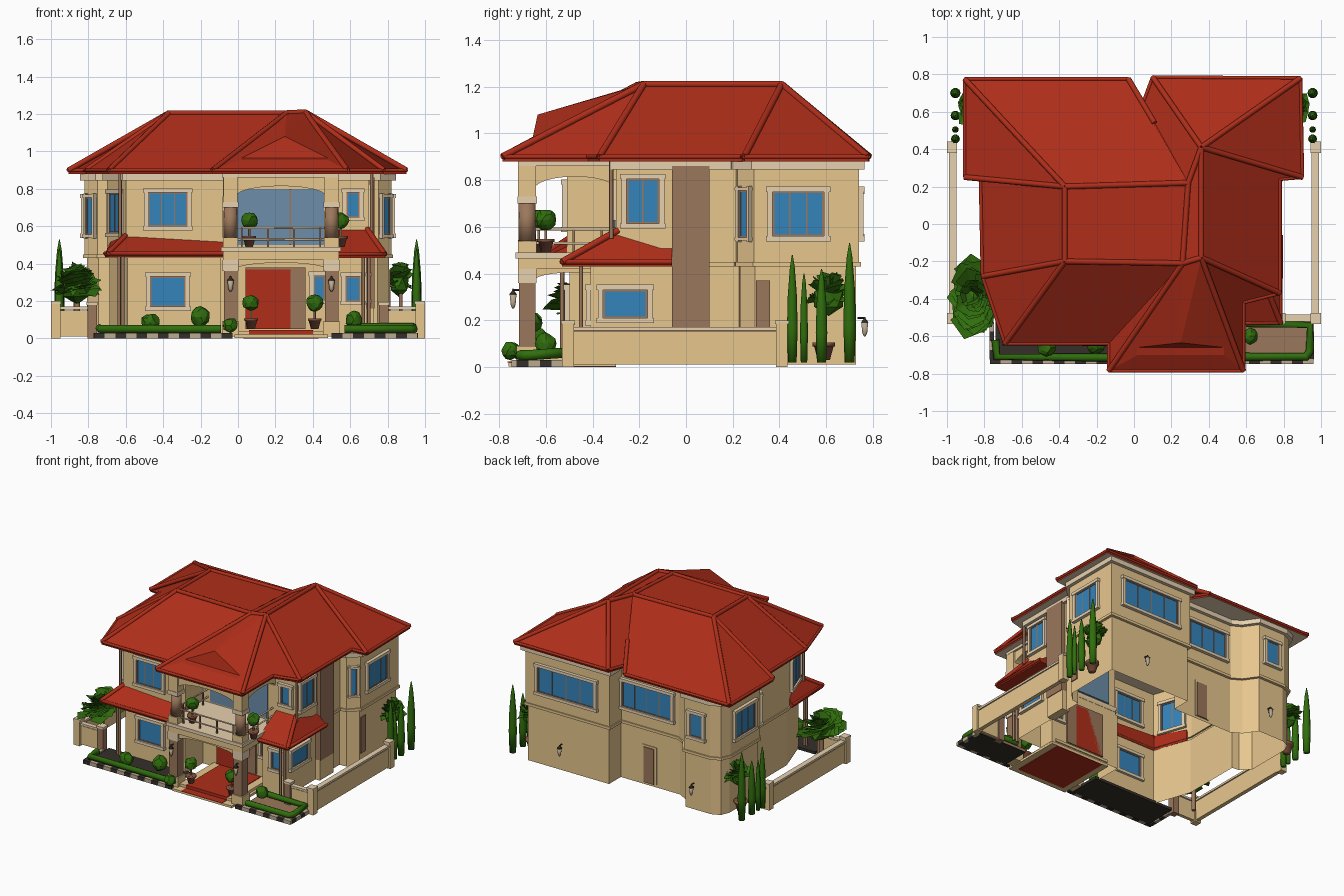
import bpy, bmesh, math, random
from mathutils import Vector, Matrix

if "Cube" in bpy.data.objects:
    bpy.data.objects.remove(bpy.data.objects["Cube"])
random.seed(4)

def material(name, r, g, b):
    m = bpy.data.materials.new(name)
    m.diffuse_color = (r, g, b, 1)
    m.use_nodes = True
    m.node_tree.nodes["Principled BSDF"].inputs["Base Color"].default_value = m.diffuse_color
    return m
RED = material("roof red", .43, .027, .010)
WALL = material("wall beige", .80, .57, .27)
TRIM = material("trim cream", .80, .64, .43)
BROWN = material("stone brown", .33, .185, .105)
GLASS = material("window blue", .035, .23, .50)
PALE = material("balcony glass", .15, .27, .40)
GREEN = material("leaf green", .03, .155, .004)
DARK = material("dark soil", .035, .028, .022)
POT = material("terracotta", .24, .09, .05)
GREY = material("warm grey", .50, .40, .28)

def finish(name, bm, mats, smooth=False):
    bmesh.ops.recalc_face_normals(bm, faces=bm.faces)
    me = bpy.data.meshes.new(name)
    bm.to_mesh(me); bm.free()
    for m in mats: me.materials.append(m)
    for p in me.polygons: p.use_smooth = smooth
    ob = bpy.data.objects.new(name, me)
    bpy.context.collection.objects.link(ob)
    return ob

def boxes(name, items, loc=(0, 0, 0), rot=0):
    """items: (centre, size, material), joined into one object"""
    bm = bmesh.new(); mats = []
    for c, s, m in items:
        if m not in mats: mats.append(m)
        n = len(bm.faces)
        bmesh.ops.create_cube(bm, size=1, matrix=Matrix.Translation(c) @ Matrix.Diagonal((*s, 1)))
        bm.faces.ensure_lookup_table()
        for f in bm.faces[n:]: f.material_index = mats.index(m)
    ob = finish(name, bm, mats)
    ob.location = loc; ob.rotation_euler[2] = math.radians(rot)
    return ob

def span(x0, x1, y0, y1, z0, z1, m):
    return ((x0+x1)/2, (y0+y1)/2, (z0+z1)/2), (x1-x0, y1-y0, z1-z0), m

def grow(pts, d):
    """offset a counter-clockwise outline outwards"""
    out = []
    for i, p in enumerate(pts):
        a, p, c = Vector(pts[i-1]), Vector(p), Vector(pts[(i+1) % len(pts)])
        u, v = (p-a).normalized(), (c-p).normalized()
        n, m = Vector((u.y, -u.x)), Vector((v.y, -v.x))
        out.append(tuple(p + (n+m)*d/(1+n.dot(m))))
    return out

def ring(name, pts, d, z0, z1, mat):
    """open band along an outline; d > 0 gives a solid moulding of that depth, 0 a plain wall"""
    bm = bmesh.new(); n = len(pts)
    prof = [(pts, z0), (pts, z1)] if d == 0 else [(pts, z0), (grow(pts, d), z0), (grow(pts, d), z1), (pts, z1)]
    R = [[bm.verts.new((x, y, z)) for x, y in o] for o, z in prof]
    for a, b in zip(R, R[1:]):
        for k in range(n): bm.faces.new((a[k], a[(k+1) % n], b[(k+1) % n], b[k]))
    return finish(name, bm, [mat])

def tube(name, pts, r, mat, res=2):
    cu = bpy.data.curves.new(name, 'CURVE')
    cu.dimensions = '3D'; cu.bevel_depth = r; cu.bevel_resolution = res; cu.use_fill_caps = True
    sp = cu.splines.new('POLY'); sp.points.add(len(pts)-1)
    for q, p in zip(sp.points, pts): q.co = (*p, 1)
    cu.materials.append(mat)
    ob = bpy.data.objects.new(name, cu)
    bpy.context.collection.objects.link(ob)

def lathe(name, loc, prof, mat, n=12):
    """prof: (radius, height) pairs"""
    bm = bmesh.new()
    rings = [[bm.verts.new((r*math.cos(2*math.pi*k/n), r*math.sin(2*math.pi*k/n), z)) for k in range(n)] for r, z in prof]
    for a, b in zip(rings, rings[1:]):
        for k in range(n): bm.faces.new((a[k], a[(k+1) % n], b[(k+1) % n], b[k]))
    bm.faces.new(rings[0]); bm.faces.new(rings[-1])
    finish(name, bm, [mat], True).location = loc

# walls, both storeys (open shells)
UP = [(-.60, -.51), (-.08, -.51), (-.08, -.30), (.70, -.30), (.70, .215), (.75, .22), (.82, .29), (.82, .74), (.12, .74), (.12, .60),
      (-.36, .60), (-.43, .64), (-.50, .74), (-.72, .74), (-.79, .71), (-.82, .64), (-.82, .29), (-.75, .22), (-.70, .215), (-.70, -.22)]
LOW = grow(UP[:3] + [(.48, -.30), (.48, -.42), (.70, -.42)] + UP[4:], -.012)
ring("lower_walls", LOW, 0, .01, .43, WALL)
ring("upper_walls", UP, 0, .43, .88, WALL)
ring("belt_moulding", grow(UP, -.012), .02, .43, .45, WALL)
ring("cornice", UP, .025, .845, .88, TRIM)
boxes("side_pier", [span(.66, .73, -.06, .10, .16, .86, BROWN), span(.66, .725, -.06, .10, .01, .16, WALL)])

# main roof
E = dict(A=(-.69, -.64), B=(-.81, -.28), C=(-.82, .24), D=(-.905, .25), E=(-.905, .775), F=(-.03, .775), N=(.05, .65),
         G=(.10, .785), H=(.89, .78), I=(.90, .25), J=(.78, .24), K=(.78, -.37), L=(.585, -.42), P2=(.585, -.785),
         P1=(-.135, -.785), M=(-.135, -.64))
P = {k: (x, y, .90) for k, (x, y) in E.items()}
P.update({k+"_": (x, y, .88) for k, (x, y) in E.items()})
P.update(T1=(-.37, -.2, 1.205), T2=(-.37, .2, 1.205), T3=(.29, .22, 1.205), T4=(.36, .41, 1.21), T5=(.36, -.18, 1.21),
         T6=(.26, -.21, 1.205), Q=(.25, -.635, 1.08), gl=(.02, -.66, .965), gr=(.48, -.66, .965), el=(.02, -.70, .955), er=(.48, -.70, .955))
FACES = ["T1 T6 T3 T2", "T6 T5 T4 T3", "T1 T2 D C B", "T2 E D", "T1 B A", "T2 T3 N F E", "T3 T4 G N", "T4 H G", "T4 I H",
         "T5 K J I T4", "T1 A M T6", "T6 M P1", "T5 P2 L K", "T6 P1 el gl Q", "T5 T6 Q", "T5 Q gr er P2", "Q gl gr", "gl el er gr",
         "el P1 P2 er"]
ks = list(E)
FACES += [f"{a} {b} {b}_ {a}_" for a, b in zip(ks, ks[1:]+ks[:1])]
bm = bmesh.new()
V = {k: bm.verts.new(p) for k, p in P.items()}
for f in FACES: bm.faces.new([V[k] for k in f.split()])
bm.faces.new([V[k+"_"] for k in ks]).material_index = 1
finish("main_roof", bm, [RED, TRIM])
P.update(X=(.785, .12, .905), Y=(.11, .54, 1.03))
for line in ["T1 T2", "T2 T3", "T1 T6", "T6 T3", "T3 T4", "T4 T5", "T5 T6", "T1 A", "T1 B", "T2 D", "T2 E", "T4 G", "T4 H",
             "T4 I", "T5 K", "T5 P2", "T6 P1", "F Y"]:
    tube("ridge_tiles", [P[k] for k in line.split()], .015, RED)
for a, b in zip(ks, ks[1:]+ks[:1]):
    tube("eave_tiles", [P[a], P[b]], .010, RED, 1)

# lower skirt roofs: outer eave line, inner wall line
def skirt(name, eave, wall, z0):
    bm = bmesh.new()
    rows = [[bm.verts.new(p) for p in row] for row in
            ([(x, y, z0) for x, y in eave], wall, [(x, y, z0-.02) for x, y, z in wall], [(x, y, z0-.02) for x, y in eave])]
    for j in range(4):
        a, b = rows[j], rows[(j+1) % 4]
        for i in range(len(eave)-1):
            bm.faces.new((a[i], a[i+1], b[i+1], b[i]))
    for i in (0, -1): bm.faces.new([r[i] for r in rows])
    finish(name, bm, [RED])
    tube(name+"_eave_tiles", [(x, y, z0) for x, y in eave], .012, RED, 1)
    tube(name+"_hip", [(*eave[1], z0), wall[1]], .015, RED)
skirt("left_skirt_roof", [(-.08, -.64), (-.695, -.64), (-.71, -.25)], [(-.08, -.50, .52), (-.60, -.50, .55), (-.68, -.25, .52)], .455)
skirt("right_skirt_roof", [(.53, -.53), (.785, -.53), (.785, -.06)], [(.53, -.29, .585), (.69, -.29, .585), (.69, -.06, .515)], .45)

# windows
def window(name, x, y, z, w, h, rot, bars=1, glass=GLASS, t=.022):
    it = [((0, 0, 0), (w, .014, h), glass)]
    for s in (-1, 1):
        it += [((s*(w/2+t/2), 0, 0), (t, .036, h+.04), TRIM), ((0, 0, s*(h/2+t/2)), (w+2.5*t, .045, t), TRIM),
               ((s*(w/2-.004), 0, 0), (.008, .022, h), BROWN), ((0, 0, s*(h/2-.003)), (w, .022, .006), BROWN)]
    for i in range(bars):
        it.append(((w*((i+1)/(bars+1)-.5), 0, 0), (.006, .02, h), BROWN))
    boxes(name, it, (x, y, z), rot)
window("upper_front_window", -.375, -.512, .69, .21, .18, 0, 2)
window("lower_front_window", -.375, -.502, .25, .19, .16, 0, 0)
window("upper_small_window", .615, -.302, .715, .07, .13, 0, 0)
window("lower_small_window", .615, -.410, .265, .08, .13, 0, 0)
window("entry_window", .435, -.290, .27, .06, .13, 0, 0)
window("bay_window", -.652, -.365, .67, .17, .21, -71)
window("upper_side_window", .702, -.185, .71, .14, .19, 90)
window("lower_side_window", .690, -.26, .27, .19, .12, 90, 0)
for s in (-1, 1):
    window("wing_side_window", s*.822, .48, .655, .22, .19, s*90, 2)
    window("wing_front_window", s*.787, .253, .655, .05, .20, s*45, 0, t=.014)
window("back_window_wide", .475, .742, .655, .47, .19, 180, 3)
window("back_window_middle", -.10, .602, .655, .41, .19, 180, 3)
window("back_window_narrow", -.61, .742, .655, .10, .17, 180, 0)

# doors
boxes("front_door", [span(.04, .36, -.305, -.28, .05, .38, BROWN), span(.04, .28, -.312, -.28, .05, .37, RED)])
boxes("balcony_glazing", [span(-.02, .46, -.306, -.29, .50, .80, PALE), span(.275, .283, -.31, -.29, .5, .8, BROWN)])
boxes("back_door", [span(-.17, -.05, .58, .594, .03, .31, WALL), span(-.15, -.065, .58, .60, .03, .295, BROWN)])
boxes("service_door", [span(.80, .815, .30, .36, .1, .37, BROWN)])

# porch: columns, arches, balcony
boxes("balcony_slab", [span(-.08, .54, -.72, -.29, .42, .47, WALL), span(-.09, .55, -.73, -.29, .465, .49, TRIM)])
boxes("porch_lintel", [span(-.085, .54, -.72, -.29, .86, .885, TRIM)])
for x in (-.04, .50):
    boxes("porch_column", [span(x-.036, x+.036, -.715, -.645, .01, .42, BROWN), span(x-.045, x+.045, -.725, -.635, .01, .09, WALL),
          span(x-.042, x+.042, -.72, -.64, .36, .42, TRIM), span(x-.04, x+.04, -.72, -.64, .49, .54, WALL),
          span(x-.042, x+.042, -.722, -.638, .70, .73, TRIM), span(x-.038, x+.038, -.718, -.642, .73, .87, WALL)])
    lathe("column_shaft", (x, -.68, 0), [(.038, .54), (.036, .70)], BROWN, 16)

def arch(name, x0, y0, x1, y1, spring, crown, top, t=.05):
    a, b = Vector((x0, y0, 0)), Vector((x1, y1, 0))
    n = Vector((y1-y0, x0-x1, 0)).normalized()*t/2
    prof = [(0, top), (0, spring)] + [(.5-.5*math.cos(math.pi*k/12), spring+(crown-spring)*math.sin(math.pi*k/12)) for k in range(1, 12)] + [(1, spring), (1, top)]
    bm = bmesh.new()
    R = [[bm.verts.new(a.lerp(b, u) + s*n + Vector((0, 0, z))) for u, z in prof] for s in (-1, 1)]
    bm.faces.new(R[0]); bm.faces.new(R[1][::-1])
    for i in range(len(prof)):
        j = (i+1) % len(prof)
        bm.faces.new((R[0][i], R[0][j], R[1][j], R[1][i]))
    finish(name, bm, [WALL])
for sp, cr, top in ((.37, .405, .425), (.76, .815, .87)):
    arch("front_arch", -.01, -.68, .47, -.68, sp, cr, top)
    for x in (-.055, .50): arch("side_arch", x, -.65, x, -.30, sp, cr, top)
for z in (.53, .59): tube("balcony_rail", [(-.04, -.30, z), (-.04, -.68, z), (.50, -.68, z), (.50, -.30, z)], .006, TRIM)
boxes("balusters", [((.02+.14*i, -.68, .54), (.01, .01, .1), BROWN) for i in range(4)]
      + [((x, -.60+.12*i, .54), (.01, .01, .1), BROWN) for i in range(3) for x in (-.04, .5)])

# entrance steps and carpet
boxes("entrance_steps", [span(-.02, .48, -.76, -.30, .003, .02, WALL), span(0, .46, -.70, -.28, .02, .04, WALL),
      span(.06, .40, -.765, -.30, .02, .023, RED), span(.06, .40, -.705, -.30, .023, .045, RED), span(.03, .43, -.72, -.30, 0, .003, RED)])

# front yard beds, kerb, hedge
boxes("garden_beds", [span(-.74, -.06, -.73, -.48, .005, .025, DARK), span(.54, .95, -.73, -.51, .006, .025, BROWN),
      span(.54, .95, -.73, -.51, .001, .006, DARK)])
def kerb(x0, x1, y):
    n = round(abs(x1-x0)/.055)
    return [((x0+(x1-x0)*(i+.5)/n, y, .015), ((x1-x0)/n, .025, .028), (DARK, GREY)[i % 2]) for i in range(n)]
boxes("kerb", kerb(-.77, -.03, -.735) + kerb(.50, .96, -.735)
      + [((x, -.70+.05*i, .015), (.025, .05, .028), (DARK, GREY)[i % 2]) for i in range(4) for x in (-.76, .95)])
tube("left_hedge", [(-.74, -.62, .055), (-.735, -.71, .05), (-.09, -.715, .05)], .022, GREEN)
tube("right_hedge", [(.57, -.71, .05), (.92, -.71, .05), (.94, -.68, .05), (.94, -.54, .06), (.60, -.53, .06)], .022, GREEN)

# boundary walls
for s in (-1, 1):
    X = lambda a, b, *r: span(min(s*a, s*b), max(s*a, s*b), *r)
    boxes("boundary_wall", [X(.955, .985, -.50, .41, .01, .15, WALL), X(.95, .99, -.50, .41, .157, .172, TRIM),
          X(.958, .982, -.50, .41, .15, .157, BROWN), X(.79, .97, -.515, -.49, .01, .15, WALL), X(.79, .97, -.52, -.485, .155, .17, TRIM),
          X(.95, 1.0, -.53, -.48, 0, .19, WALL), X(.945, 1.0, -.535, -.475, .185, .2, TRIM),
          X(.95, 1.0, .385, .435, 0, .19, WALL), X(.945, 1.0, .38, .44, .185, .2, TRIM),
          X(.755, .805, -.53, -.48, 0, .18, BROWN), X(.75, .81, -.535, -.475, .18, .195, TRIM)])

# plants
def ball(name, loc, r):
    bm = bmesh.new()
    bmesh.ops.create_icosphere(bm, subdivisions=2, radius=r)
    for v in bm.verts: v.co *= random.uniform(.88, 1.1)
    finish(name, bm, [GREEN]).location = loc
def pot(loc, s=1):
    lathe("plant_pot", loc, [(.02*s, 0), (.032*s, .045*s), (.037*s, .045*s), (.037*s, .058*s), (.028*s, .058*s)], POT)
def leaves(name, loc, rad, n):
    bm = bmesh.new()
    for i in range(n):
        a, e = random.uniform(0, 6.283), random.uniform(-.3, 1.4)
        d = Vector((math.cos(a)*math.cos(e)*rad[0], math.sin(a)*math.cos(e)*rad[1], math.sin(e)*rad[2]))*random.uniform(.8, 1.05)
        w = Vector((-math.sin(a), math.cos(a), .25)).normalized()*d.length*.42
        mid = d*.68 + Vector((0, 0, .12*rad[2]))
        c = [bm.verts.new(p) for p in (d*.1, mid+w, d, mid-w)]
        bm.faces.new((c[0], c[1], c[2])); bm.faces.new((c[0], c[2], c[3]))
    bmesh.ops.create_icosphere(bm, subdivisions=1, radius=.6, matrix=Matrix.Diagonal((*rad, 1)))
    finish(name, bm, [GREEN]).location = loc
for x, y, z in ((.06, -.63, .49), (.55, -.60, .49), (.07, -.66, .05), (.41, -.66, .05)):
    pot((x, y, z))
    tube("topiary_stem", [(x, y, z+.05), (x, y, z+.11)], .006, BROWN)
    ball("topiary", (x, y, z+.14), .045)
for x, y, z, r in ((-.47, -.66, .085, .05), (-.20, -.64, .115, .055), (-.04, -.75, .07, .04), (.62, -.60, .10, .045)):
    ball("round_bush", (x, y, z), r)
leaves("large_leafy_bush", (-.86, -.39, .26), (.14, .23, .13), 60)
tube("bush_trunk", [(-.86, -.39, .01), (-.86, -.39, .25)], .015, BROWN)
for s in (-1, 1):
    pot((s*.87, .59, .03), 1.3)
    tube("palm_trunk", [(s*.87, .59, .1), (s*.87, .59, .30)], .01, BROWN)
    leaves("palm_leaves", (s*.865, .61, .29), (.09, .12, .12), 34)
    for y, r, h in ((.70, .028, .53), (.58, .026, .42), (.505, .018, .40), (.455, .024, .48)):
        lathe("cypress", (s*.955, y, .02), [(r*.8, 0), (r, h*.3), (r*.85, h*.6), (r*.45, h*.85), (.002, h-.02)], GREEN, 10)

# lanterns and downpipes
for x, y, z in ((-.04, -.74, .25), (.50, -.74, .25), (.52, .765, .13), (-.58, .765, .13)):
    lathe("lantern_cap", (x, y, z), [(.006, .06), (.020, .06), (.006, .075), (.003, .085)], DARK, 6)
    lathe("lantern_glass", (x, y, z), [(.004, 0), (.012, .015), (.017, .06)], GREY, 6)
    tube("lantern_arm", [(x, y, z+.08), (x, y+(.03 if y < 0 else -.03), z+.08)], .004, DARK)
for x, y, z0, z1 in ((-.635, -.53, .01, .45), (-.615, -.53, .01, .45), (.70, -.45, .01, .45), (.67, -.45, .01, .45), (.715, -.32, .55, .88), (-.63, -.50, .5, .88)):
    tube("downpipe", [(x, y, z0), (x, y, z1)], .009, BROWN)
